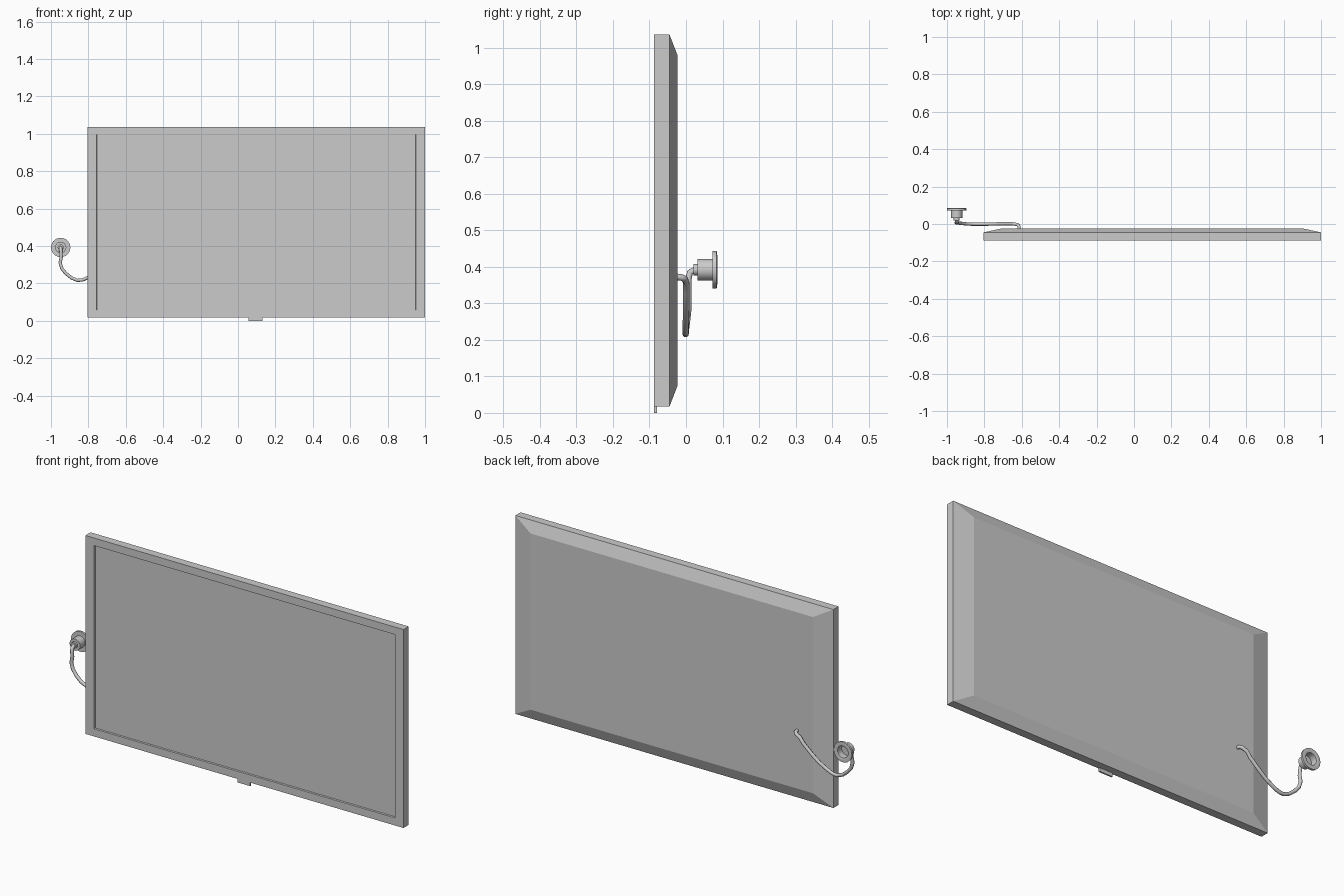
import bpy, bmesh, math
from mathutils import Vector

if "Cube" in bpy.data.objects:
    bpy.data.objects.remove(bpy.data.objects["Cube"])


def make_object(name, bm):
    bmesh.ops.recalc_face_normals(bm, faces=bm.faces)
    mesh = bpy.data.meshes.new(name)
    bm.to_mesh(mesh)
    bm.free()
    obj = bpy.data.objects.new(name, mesh)
    bpy.context.collection.objects.link(obj)
    return obj


def bridge(bm, rings):
    for a, b in zip(rings, rings[1:]):
        n = len(a)
        for i in range(n):
            j = (i + 1) % n
            bm.faces.new((a[i], a[j], b[j], b[i]))
    bm.faces.new(rings[0])
    bm.faces.new(rings[-1])


def rect_loft(name, x0, x1, z0, z1, sections):
    """Stack of rectangles along y; each section is (y, x inset, z inset)."""
    bm = bmesh.new()
    rings = [[bm.verts.new(c) for c in (
        (x0 + ix, y, z0 + iz), (x1 - ix, y, z0 + iz),
        (x1 - ix, y, z1 - iz), (x0 + ix, y, z1 - iz))]
        for y, ix, iz in sections]
    bridge(bm, rings)
    return make_object(name, bm)


def lathe_y(name, centre, profile, sides):
    """Turn (radius, y) profile around an axis along y."""
    bm = bmesh.new()
    rings = []
    for r, y in profile:
        rings.append([bm.verts.new((centre[0] + r * math.cos(2 * math.pi * i / sides), y,
                                    centre[1] + r * math.sin(2 * math.pi * i / sides)))
                      for i in range(sides)])
    bridge(bm, rings)
    return make_object(name, bm)


# Screen housing: recessed display, bezel, side walls and sloped back
rect_loft("screen_housing", -0.805, 1.0, 0.018, 1.036, [
    (-0.080, 0.051, 0.041), (-0.087, 0.049, 0.039), (-0.087, 0, 0),
    (-0.045, 0, 0), (-0.023, 0.101, 0.057)])

# Small sensor tab under the bezel
rect_loft("sensor_tab", 0.057, 0.13, 0.0, 0.022,
          [(-0.087, 0, 0), (-0.079, 0, 0)])

# Wall plug with collar, body, flange and hollow back
plug_x, plug_z = -0.948, 0.392
plug = lathe_y("wall_plug", (plug_x, plug_z), [
    (0.016, 0.020), (0.016, 0.031), (0.030, 0.031), (0.030, 0.073),
    (0.052, 0.073), (0.052, 0.084), (0.038, 0.086), (0.030, 0.083), (0.030, 0.050)], 18)

# Hanging power cable
path = [(-0.615, -0.030, 0.373), (-0.615, -0.012, 0.371), (-0.622, -0.003, 0.367),
        (-0.648, 0.001, 0.355), (-0.666, 0.001, 0.331), (-0.716, 0.001, 0.287),
        (-0.755, 0.000, 0.257), (-0.800, -0.001, 0.232), (-0.830, -0.001, 0.219),
        (-0.858, -0.001, 0.216), (-0.890, 0.000, 0.229), (-0.920, 0.003, 0.253),
        (-0.942, 0.006, 0.280), (-0.951, 0.007, 0.310), (-0.945, 0.007, 0.340),
        (-0.947, 0.007, 0.368), (-0.948, 0.011, 0.385), (-0.948, 0.025, 0.392)]
curve = bpy.data.curves.new("power_cable", "CURVE")
curve.dimensions = "3D"
curve.bevel_depth = 0.009
curve.bevel_resolution = 2
curve.use_fill_caps = True
spline = curve.splines.new("POLY")
spline.points.add(len(path) - 1)
for p, co in zip(spline.points, path):
    p.co = (*co, 1)
    p.radius = 1
spline.use_smooth = True
cable = bpy.data.objects.new("power_cable", curve)
bpy.context.collection.objects.link(cable)

# Smooth the round plug while keeping its rims crisp
bpy.ops.object.select_all(action="DESELECT")
plug.select_set(True)
bpy.context.view_layer.objects.active = plug
bpy.ops.object.shade_smooth_by_angle(angle=math.radians(30))
